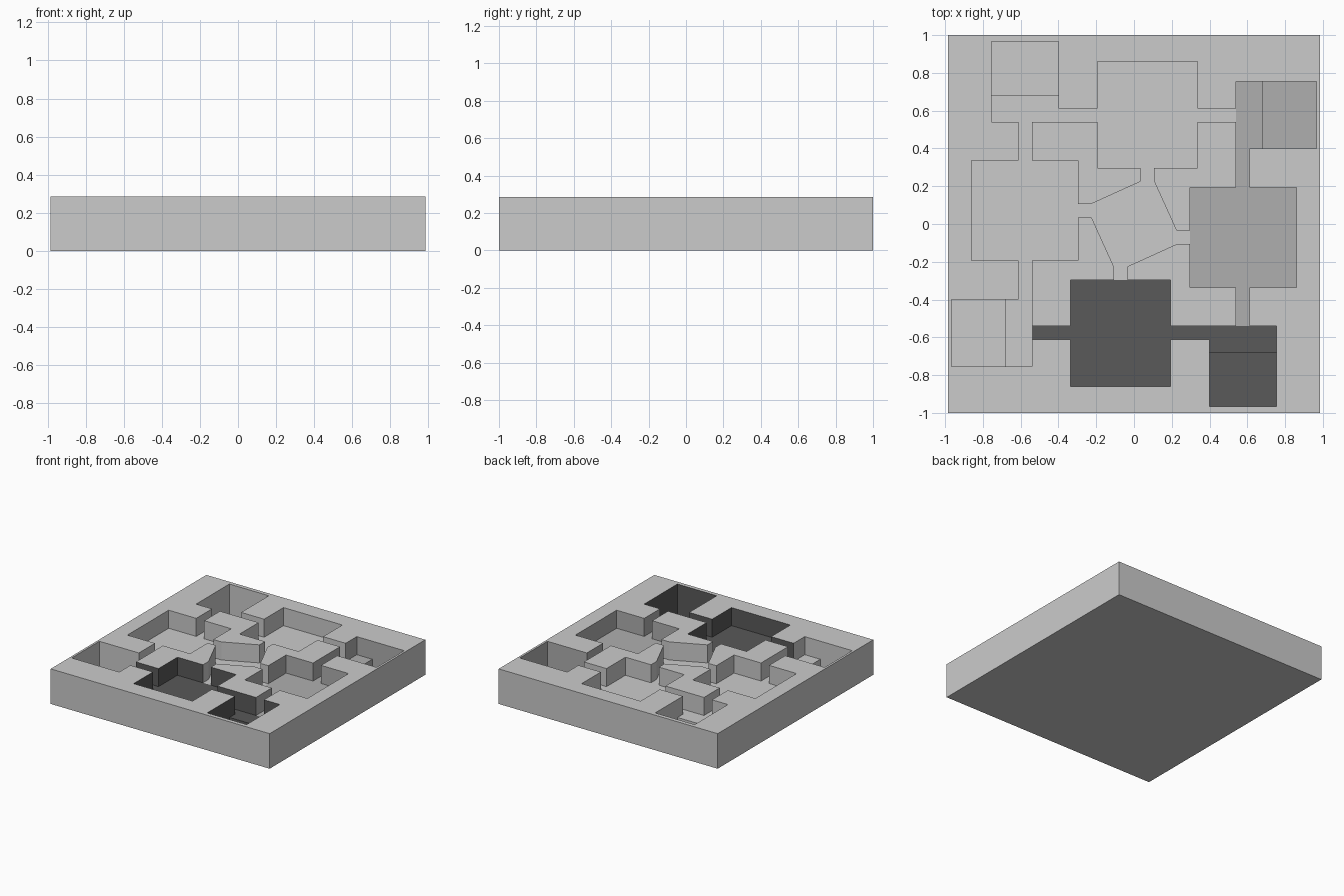
import bpy, bmesh

if "Cube" in bpy.data.objects:
    bpy.data.objects.remove(bpy.data.objects["Cube"])

TOP = 0.285         # slab height
FLOOR = 0.138       # rooms and corridors
PIT = 0.003         # sunken part of the corner alcoves


def prism(name, pts, z0, z1, mat=None):
    """Extrude a 2D outline between two heights."""
    bm = bmesh.new()
    face = bm.faces.new([bm.verts.new((x, y, z0)) for x, y in pts])
    ext = bmesh.ops.extrude_face_region(bm, geom=[face])
    for v in ext["geom"]:
        if isinstance(v, bmesh.types.BMVert):
            v.co.z = z1
    bmesh.ops.recalc_face_normals(bm, faces=bm.faces)
    me = bpy.data.meshes.new(name)
    bm.to_mesh(me)
    bm.free()
    if mat:
        me.materials.append(mat)
    ob = bpy.data.objects.new(name, me)
    bpy.context.collection.objects.link(ob)
    return ob


def turn(pts, n):
    """Rotate an outline by n quarter turns."""
    for _ in range(n):
        pts = [(-y, x) for x, y in pts]
    return pts


def grey(name, v):
    m = bpy.data.materials.new(name)
    m.diffuse_color = (v, v, v, 1)
    m.use_nodes = True
    m.node_tree.nodes["Principled BSDF"].inputs["Base Color"].default_value = m.diffuse_color
    return m


def carve(pts, z, mat):
    """Cut an outline out of the slab down to height z."""
    cut = prism("cutter", pts, z, TOP + 0.1, mat)
    cut.hide_render = True
    mod = slab.modifiers.new("carve", "BOOLEAN")
    mod.operation = "DIFFERENCE"
    mod.solver = "EXACT"
    mod.material_mode = "TRANSFER"
    mod.object = cut
    bpy.context.view_layer.objects.active = slab
    bpy.ops.object.modifier_apply(modifier=mod.name)
    bpy.data.objects.remove(cut)


light = grey("light_grey", 0.8)
mats = [grey("dark_grey", 0.1), grey("mid_grey", 0.43), light, light]

# Slab
slab = prism("floor_plan_slab",
             [(-0.985, -1), (0.985, -1), (0.985, 1), (-0.985, 1)], 0, TOP, light)

# One wing: room, corridors on both sides and the alcove landing
wing = [(-0.54, -0.612), (-0.337, -0.612), (-0.337, -0.86), (0.193, -0.86),
        (0.193, -0.612), (0.4, -0.612), (0.4, -0.68), (0.755, -0.68),
        (0.755, -0.54), (0.193, -0.54), (0.193, -0.297), (-0.337, -0.297),
        (-0.337, -0.54), (-0.54, -0.54)]
# Sunken pit of the alcove, overlapping the landing edge
pit = [(0.4, -0.967), (0.755, -0.967), (0.755, -0.68), (0.4, -0.68)]
# Quarter of the tilted central hall with its doorway
door = [(-0.107, -0.225), (-0.107, -0.297), (-0.035, -0.297), (-0.035, -0.225)]

for n, mat in enumerate(mats):
    carve(turn(wing, n), FLOOR, mat)
    carve(turn(pit, n), PIT, mat)
carve([p for n in range(4) for p in turn(door, n)], FLOOR, light)

slab.select_set(True)
